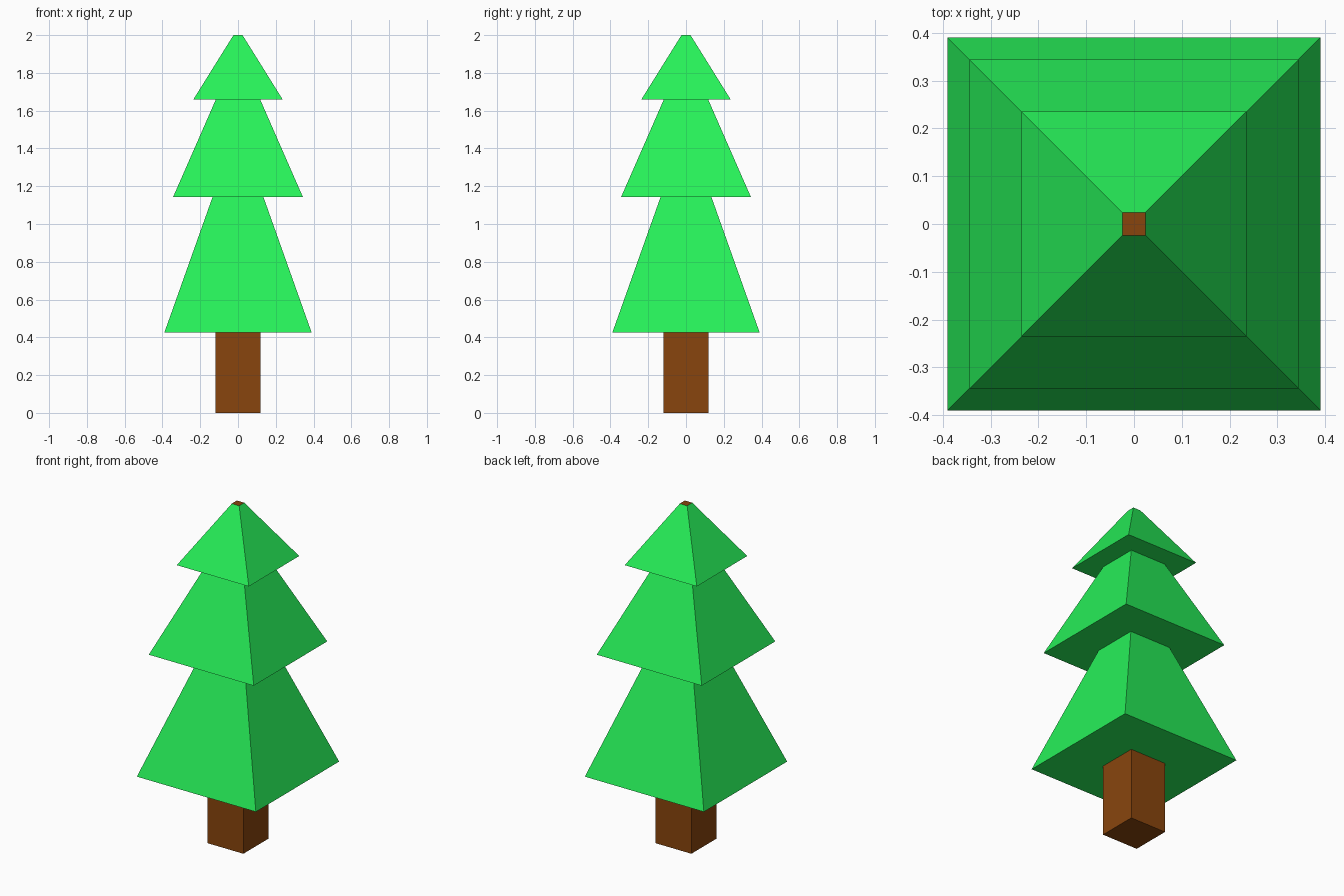
import bpy, bmesh

if "Cube" in bpy.data.objects:
    bpy.data.objects.remove(bpy.data.objects["Cube"])


def material(name, color):
    m = bpy.data.materials.new(name)
    m.diffuse_color = color
    m.use_nodes = True
    m.node_tree.nodes["Principled BSDF"].inputs["Base Color"].default_value = m.diffuse_color
    return m


bark = material("bark", (0.25, 0.06, 0.004, 1))
leaf = material("leaf", (0.02, 0.88, 0.10, 1))


def square_stack(name, rings, mats, cap_bottom=False, cap_top=False):
    """Skin a stack of square rings given as (half_width, z)."""
    bm = bmesh.new()
    loops = [[bm.verts.new((sx * r, sy * r, z))
              for sx, sy in ((-1, -1), (1, -1), (1, 1), (-1, 1))]
             for r, z in rings]
    for a, b in zip(loops, loops[1:]):
        for i in range(4):
            j = (i + 1) % 4
            bm.faces.new((a[i], a[j], b[j], b[i]))
    if cap_bottom:
        bm.faces.new(loops[0][::-1])
    if cap_top:
        # the last material colours the cut top
        bm.faces.new(loops[-1]).material_index = len(mats) - 1
    me = bpy.data.meshes.new(name)
    bm.to_mesh(me)
    bm.free()
    for m in mats:
        me.materials.append(m)
    ob = bpy.data.objects.new(name, me)
    bpy.context.collection.objects.link(ob)
    return ob


# Square trunk, running up to the lowest branches
square_stack("trunk", [(0.118, 0), (0.118, 0.425)], [bark], cap_bottom=True)

# Branch tiers: underside from the part below, outer rim, tapered top
square_stack("lower_branches",
             [(0.118, 0.425), (0.39, 0.425), (0.135, 1.142)], [leaf])
square_stack("middle_branches",
             [(0.135, 1.142), (0.344, 1.142), (0.117, 1.66)], [leaf])

# Top tier ends in a small bark-coloured cut
square_stack("top_branches",
             [(0.117, 1.66), (0.236, 1.66), (0.024, 2.0)], [leaf, bark],
             cap_top=True)
